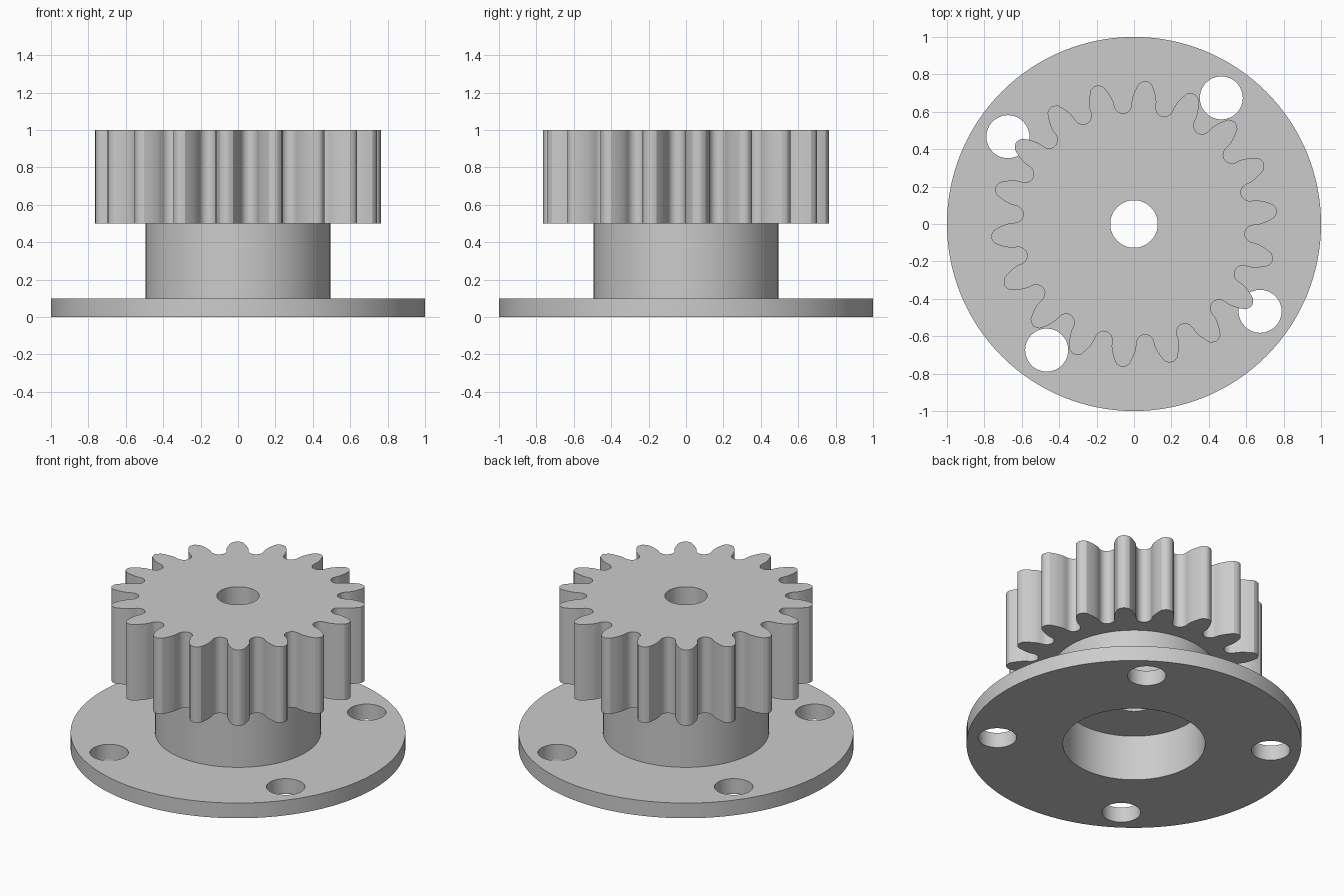
import bpy, bmesh, math

if "Cube" in bpy.data.objects:
    bpy.data.objects.remove(bpy.data.objects["Cube"])

TEETH, PHASE = 18, math.radians(5.3)
R_PITCH, R_ROOT = 0.69, 0.594
R_BASE = R_PITCH * math.cos(math.radians(20))

grey = bpy.data.materials.new("plain grey")
grey.diffuse_color = (0.6, 0.6, 0.6, 1)
grey.use_nodes = True
grey.node_tree.nodes["Principled BSDF"].inputs["Base Color"].default_value = grey.diffuse_color


def prism(name, outline, z0, z1):
    """Solid extruded upwards from a closed 2D outline."""
    bm = bmesh.new()
    face = bm.faces.new([bm.verts.new((x, y, z0)) for x, y in outline])
    top = bmesh.ops.extrude_face_region(bm, geom=[face])["geom"]
    for v in top:
        if isinstance(v, bmesh.types.BMVert):
            v.co.z = z1
    bmesh.ops.recalc_face_normals(bm, faces=bm.faces)
    mesh = bpy.data.meshes.new(name)
    bm.to_mesh(mesh)
    bm.free()
    mesh.materials.append(grey)
    obj = bpy.data.objects.new(name, mesh)
    bpy.context.collection.objects.link(obj)
    return obj


def disc(name, r, z0, z1, cx=0, cy=0, n=96):
    ring = [(cx + r * math.cos(math.tau * i / n), cy + r * math.sin(math.tau * i / n))
            for i in range(n)]
    return prism(name, ring, z0, z1)


def combine(target, other, operation):
    mod = target.modifiers.new(operation.lower(), 'BOOLEAN')
    mod.operation, mod.solver, mod.object = operation, 'EXACT', other
    bpy.context.view_layer.objects.active = target
    bpy.ops.object.modifier_apply(modifier=mod.name)
    bpy.data.objects.remove(other)


def inv(r):
    a = math.acos(min(1, R_BASE / r))
    return math.tan(a) - a


def tooth_half():
    """(radius, half angle) from the valley centre up to the crest."""
    pitch_half = math.pi / (2 * TEETH) + inv(R_PITCH)
    gap = math.pi / TEETH - pitch_half          # half gap at the base circle
    fillet = gap * R_BASE
    pts = []
    for i in range(7):                          # rounded valley
        t = math.pi / 2 * i / 6
        pts.append((R_ROOT + fillet * (1 - math.cos(t)),
                    math.pi / TEETH - gap * math.sin(t)))
    for i in range(1, 9):                       # involute flank
        r = R_BASE + (0.752 - R_BASE) * i / 8
        pts.append((r, pitch_half - inv(r)))
    pts += [(0.762, 0.018 / 0.762), (0.766, 0.007 / 0.766)]   # rounded crest
    return pts


# Toothed wheel
half = tooth_half()
outline = []
for k in range(TEETH):
    mid = PHASE + math.tau * k / TEETH
    side = [(r, mid - a) for r, a in half] + [(r, mid + a) for r, a in half[:0:-1]]
    outline += [(r * math.cos(a), r * math.sin(a)) for r, a in side]
body = prism("flanged_gear", outline, 0.5, 1.0)

# Hub and base flange
combine(body, disc("hub", 0.495, 0.05, 0.6), 'UNION')
combine(body, disc("flange", 1.0, 0.0, 0.1, n=128), 'UNION')

# Wide recess below, shaft bore and four bolt holes
combine(body, disc("recess", 0.425, -0.1, 0.3), 'DIFFERENCE')
combine(body, disc("bore", 0.127, 0.2, 1.1, n=64), 'DIFFERENCE')
for k in range(4):
    a = PHASE + math.radians(50 + 90 * k)
    combine(body, disc("bolt_hole", 0.115, -0.1, 0.2, 0.82 * math.cos(a),
                       0.82 * math.sin(a), 48), 'DIFFERENCE')

bpy.ops.object.select_all(action='DESELECT')
body.select_set(True)
bpy.context.view_layer.objects.active = body
bpy.ops.object.shade_smooth_by_angle(angle=math.radians(30))
